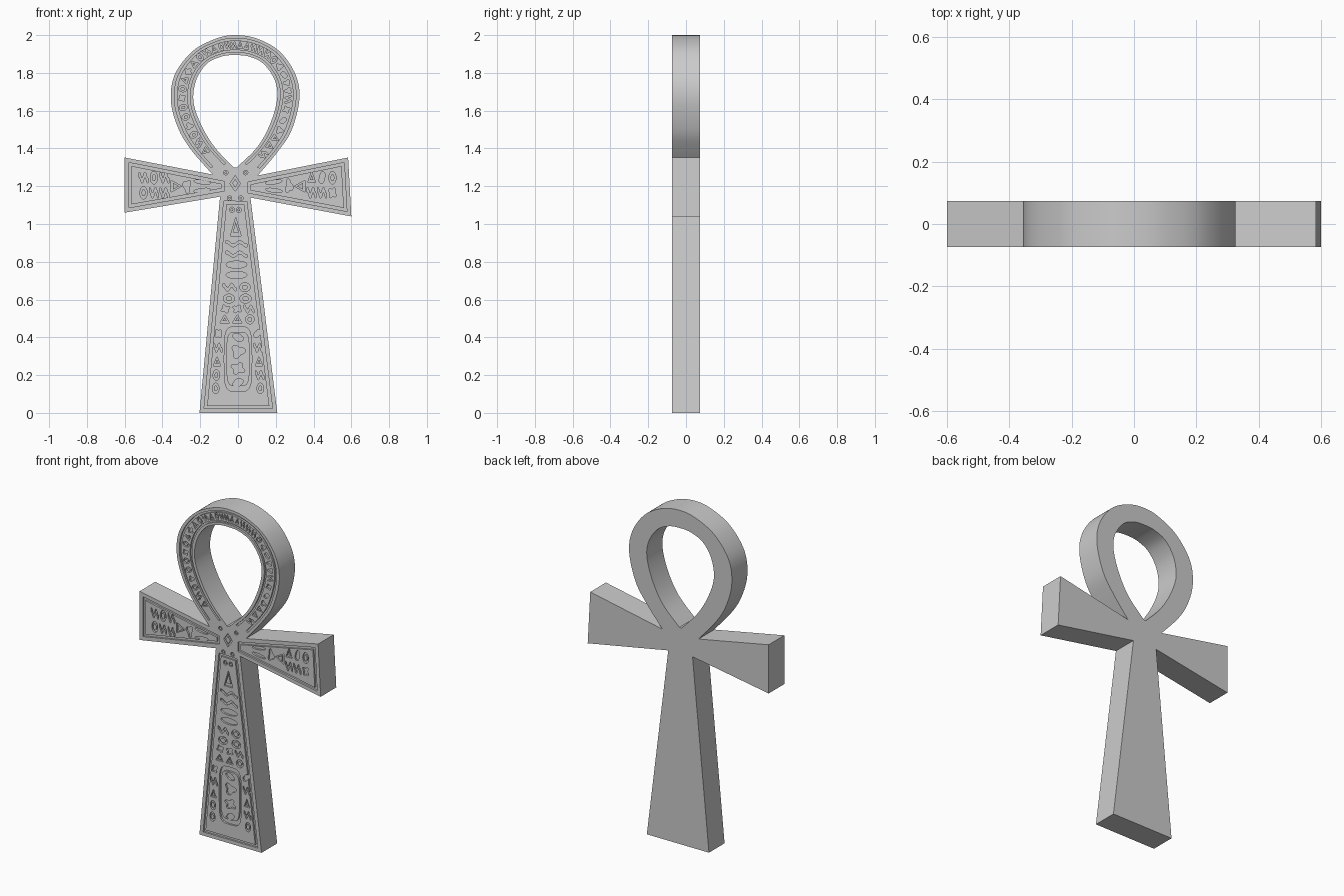
import bpy, bmesh, math, random
from mathutils import Vector
from mathutils.geometry import delaunay_2d_cdt

if "Cube" in bpy.data.objects:
    bpy.data.objects.remove(bpy.data.objects["Cube"])
random.seed(4)
HALF, DEPTH = 0.074, 0.011
FLOOR = -HALF + DEPTH
carved = []          # (outer, inner or None) regions sunk into the front


def spline(pts, n=8):
    """Catmull-Rom through open control points."""
    p = [Vector(q) for q in pts]
    p = [p[0] * 2 - p[1]] + p + [p[-1] * 2 - p[-2]]
    out = []
    for i in range(1, len(p) - 2):
        a, b, c, d = p[i - 1:i + 3]
        for k in range(n):
            t = k / n
            out.append(0.5 * (2 * b + (c - a) * t + (2 * a - 5 * b + 4 * c - d) * t * t
                              + (3 * b - a - 3 * c + d) * t ** 3))
    return out + [p[-2]]


def inset(poly, d):
    """Mitred inward offset of a convex polygon."""
    p = [Vector(q) for q in poly]
    mid = sum(p, Vector((0, 0))) / len(p)
    out = []
    for i, b in enumerate(p):
        n = []
        for s, e in ((p[i - 1], b), (b, p[(i + 1) % len(p)])):
            v = (e - s).normalized()
            v = Vector((-v.y, v.x))
            n.append(v if v.dot(mid - s) > 0 else -v)
        out.append(b + (n[0] + n[1]) * d / (1 + n[0].dot(n[1])))
    return out


def triangulate(loops):
    vs, es = [], []
    for lp in loops:
        k, n = len(vs), len(lp)
        vs += [Vector((q[0], q[1])) for q in lp]
        es += [(k + i, k + (i + 1) % n) for i in range(n)]
    res = delaunay_2d_cdt(vs, es, [], 0, 1e-5)
    return res[0], res[2]


def inside(c, poly):
    hit = False
    for i in range(len(poly)):
        (x0, z0), (x1, z1) = poly[i - 1], poly[i]
        if (z0 > c[1]) != (z1 > c[1]) and c[0] < x0 + (c[1] - z0) * (x1 - x0) / (z1 - z0):
            hit = not hit
    return hit


# Loop profiles, left joint over the top to right joint
loop_out = spline([(-.135, 1.262), (-.25, 1.395), (-.318, 1.51), (-.355, 1.65), (-.335, 1.79), (-.24, 1.915),
                   (-.115, 1.982), (-.01, 2.0), (.105, 1.98), (.222, 1.912), (.305, 1.79), (.325, 1.66),
                   (.285, 1.50), (.216, 1.39), (.105, 1.257)])
loop_in = spline([(-.022, 1.298), (-.122, 1.405), (-.195, 1.525), (-.236, 1.65), (-.22, 1.765), (-.163, 1.85),
                  (-.085, 1.887), (-.014, 1.894), (.06, 1.886), (.135, 1.848), (.195, 1.76), (.207, 1.66),
                  (.168, 1.525), (.1, 1.405), (-.008, 1.298)])
outline = loop_out + [(.583, 1.352), (.6, 1.04), (.066, 1.14), (.208, 0), (-.204, 0),
                      (-.095, 1.145), (-.6, 1.06), (-.6, 1.352)]

# Border grooves on stem and arms
for poly in ([(-.204, 0), (.208, 0), (.066, 1.14), (-.095, 1.145)],
             [(-.6, 1.06), (-.6, 1.352), (-.05, 1.243), (-.05, 1.157)],
             [(.6, 1.04), (.583, 1.352), (.03, 1.24), (.03, 1.147)]):
    carved.append((inset(poly, .022), inset(poly, .037)))


def band(t):
    return [o.lerp(i, t) for o, i in zip(loop_out, loop_in)]


# Border grooves on loop
for t0, t1 in ((.16, .27), (.75, .85)):
    carved.append((band(t0)[2:-2] + band(t1)[2:-2][::-1], None))


def place(pts, c, w, h, rot=0):
    ca, sa = math.cos(rot), math.sin(rot)
    return [(c[0] + x * w * ca - z * h * sa, c[1] + x * w * sa + z * h * ca) for x, z in pts]


def polar(f, n=18):
    return [(f(a) * math.cos(a), f(a) * math.sin(a)) for a in (math.tau * i / n for i in range(n))]


CIRCLE = polar(lambda a: 1)
DIAMOND = [(1, 0), (0, 1), (-1, 0), (0, -1)]
TRIANGLE = [(-.9, -.8), (.9, -.8), (0, 1)]
PILL = [tuple(math.copysign(abs(v) ** .45, v) for v in q) for q in polar(lambda a: 1, 28)]


def wave():
    xs = [-1 + i / 6 for i in range(13)]
    f = lambda x: .5 * math.sin(x * 5)
    return [(x, f(x) + .4) for x in xs] + [(x, f(x) - .4) for x in xs[::-1]]


def blob():
    k, p = random.choice((2, 3, 4)), random.random() * 6
    return polar(lambda a: .75 + .22 * math.sin(k * a + p), 22)


def sign(shape, c, w, h, rot=0):
    carved.append((place(shape, c, w, h, rot), None))


def hoop(shape, c, w, h, rot=0, f=.55):
    carved.append((place(shape, c, w, h, rot), place(shape, c, w * f, h * f, rot)))


def glyph(c, w, h, rot=0):
    k = random.randrange(5)
    if k == 0:
        hoop(CIRCLE, c, w * .8, h, rot)
    elif k == 1:
        hoop(TRIANGLE, c, w, h, rot, .45)
    else:
        sign(wave() if k == 2 else blob(), c, w, h, rot)


# Loop signs
mid = band(.5)
for i in range(7, len(mid) - 6, 3):
    d = mid[i + 1] - mid[i - 1]
    glyph(mid[i], min(.02, d.length * .62), .021, math.atan2(d.y, d.x))

# Crossing signs
hoop(DIAMOND, (-.015, 1.215), .028, .042)
for x, z in ((-.065, 1.272), (.04, 1.272), (-.045, 1.137), (.015, 1.137)):
    hoop(CIRCLE, (x, z), .012, .012)

# Stem signs above, inside and beside the cartouche
hoop(TRIANGLE, (-.012, .98), .032, .055)
for x in (-.032, .004):
    hoop(CIRCLE, (x, 1.075), .013, .014)
for z in (.895, .84, .785, .73):
    sign(wave() if z > .8 else CIRCLE, (-.008, z), .055, .019)
for z, n in ((.665, 2), (.605, 2), (.55, 3), (.495, 3)):
    half = .204 - .109 * z - .05
    for i in range(n):
        glyph((-.004 + half * ((2 * i + 1) / n - 1), z), half / n * .85, .024)
hoop(PILL, (0, .285), .073, .172, 0, .84)
for z, h in ((.4, .022), (.325, .04), (.235, .035), (.16, .022)):
    glyph((0, z), .042, h)
for s in (-1, 1):
    for z in (.13, .2, .27, .345, .42):
        glyph((s * (.118 - .05 * (z - .13)), z), .022, .028)

# Arm signs
for s in (-1, 1):
    for x in (.5, .445, .39):
        for z in (1.165, 1.245):
            glyph((s * x, z), .024, .033)
    hoop(TRIANGLE, (s * .33, 1.2), .035, .032, s * math.pi / 2)
    sign(blob(), (s * .27, 1.2), .024, .042)
    for dz in (-.022, .022):
        sign(CIRCLE, (s * .19, 1.2 + dz), .045, .01, s * dz * 6)

# Front surface: each triangle lies on the face or on the carved floor
bm = bmesh.new()
cache = {}


def vert(p, y):
    key = (round(p[0], 5), round(y, 5), round(p[1], 5))
    if key not in cache:
        cache[key] = bm.verts.new((p[0], y, p[1]))
    return cache[key]


def face(corners):
    vs = [vert(p, y) for p, y in corners]
    if len(set(vs)) == len(vs) and not bm.faces.get(vs):
        bm.faces.new(vs)


def in_body(c):
    return inside(c, outline) and not inside(c, loop_in)


def ccw(P, t):
    a, b, c = (P[i] for i in t)
    return t if (b - a).cross(c - a) > 0 else t[::-1]


def centre(P, t):
    return sum((P[i] for i in t), Vector((0, 0))) / 3


P, tris = triangulate([outline, loop_in] + [lp for pair in carved for lp in pair if lp])
level = {}
for t in (ccw(P, list(t)) for t in tris):
    c = centre(P, t)
    if in_body(c):
        y = FLOOR if any(inside(c, o) and not (i and inside(c, i)) for o, i in carved) else -HALF
        face([(P[i], y) for i in t])
        for k in range(3):
            level[t[k - 1], t[k]] = y

# Carving walls and outer sides
for (a, b), y in level.items():
    low = level.get((b, a), HALF)
    if low > y:
        face([(P[b], y), (P[a], y), (P[a], low), (P[b], low)])

# Plain back
P, tris = triangulate([outline, loop_in])
for t in (ccw(P, list(t)) for t in tris):
    if in_body(centre(P, t)):
        face([(P[i], HALF) for i in t[::-1]])

me = bpy.data.meshes.new("ankh_body")
bm.to_mesh(me)
body = bpy.data.objects.new("ankh_body", me)
bpy.context.collection.objects.link(body)
bpy.context.view_layer.objects.active = body
body.select_set(True)
bpy.ops.object.shade_smooth_by_angle(angle=math.radians(30))
